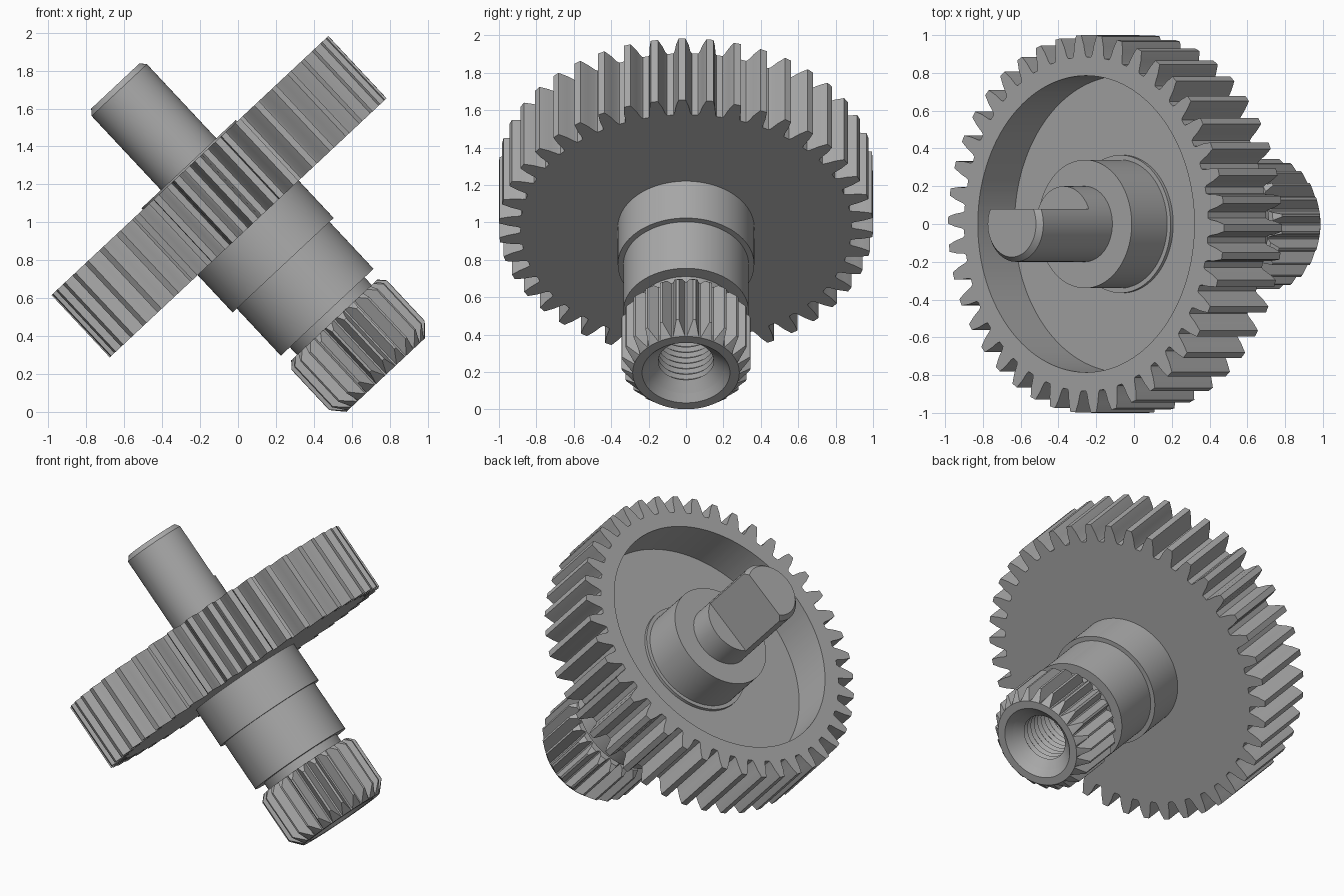
import bpy, bmesh
from math import cos, sin, pi, radians
from mathutils import Matrix

cube = bpy.data.objects.get("Cube")
if cube:
    bpy.data.objects.remove(cube, do_unlink=True)

steel = bpy.data.materials.new("grey steel")
steel.use_nodes = True
grey = (0.4, 0.4, 0.4, 1)
steel.diffuse_color = grey
steel.node_tree.nodes["Principled BSDF"].inputs["Base Color"].default_value = grey

# The axle is modelled upright along z, then the whole assembly is tilted
TILT = Matrix.Translation((-0.10, 0, 1.135)) @ Matrix.Rotation(radians(-43.1), 4, 'Y')


def loft(name, rings, closed=False, caps=False):
    """Join rings of (radius, angle, height) points with quads."""
    bm = bmesh.new()
    loops = [[bm.verts.new((r * cos(a), r * sin(a), h)) for r, a, h in ring]
             for ring in rings]
    pairs = list(zip(loops, loops[1:]))
    if closed:
        pairs.append((loops[-1], loops[0]))
    for low, high in pairs:
        n = len(low)
        for i in range(n):
            j = (i + 1) % n
            bm.faces.new((low[i], low[j], high[j], high[i]))
    if caps:
        bm.faces.new(loops[0])
        bm.faces.new(loops[-1])
    bmesh.ops.remove_doubles(bm, verts=bm.verts, dist=1e-5)
    bmesh.ops.recalc_face_normals(bm, faces=bm.faces)
    mesh = bpy.data.meshes.new(name)
    bm.to_mesh(mesh)
    bm.free()
    mesh.materials.append(steel)
    ob = bpy.data.objects.new(name, mesh)
    bpy.context.collection.objects.link(ob)
    return ob


def lathe(name, profile, closed=False, steps=96):
    angles = [2 * pi * i / steps for i in range(steps)]
    return loft(name, [[(r, a, h) for a in angles] for r, h in profile], closed)


def toothed(count, half_tooth, phase):
    """Outline of (radius, angle) from one tooth flank, root to tip."""
    flank = [(r, -w) for r, w in half_tooth] + [(r, w) for r, w in reversed(half_tooth)]
    return [(r, phase + 2 * pi * k / count + w) for k in range(count) for r, w in flank]


def cut(ob, cutter, operation):
    cutter.hide_render = True
    mod = ob.modifiers.new("cut", 'BOOLEAN')
    mod.operation = operation
    mod.solver = 'EXACT'
    mod.object = cutter
    bpy.context.view_layer.objects.active = ob
    bpy.ops.object.modifier_apply(modifier=mod.name)
    bpy.data.objects.remove(cutter, do_unlink=True)


# Large gear with a recessed upper face
teeth = toothed(42, [(0.885, 0.056), (0.9, 0.047), (0.95, 0.036), (1.0, 0.019)],
                radians(-1.2))


def gear_ring(h, radius=None):
    return [(radius or r, a, h) for r, a in teeth]


gear = loft("gear_wheel", [gear_ring(-0.225, 0.3), gear_ring(-0.225), gear_ring(0.225),
                           gear_ring(0.225, 0.785), gear_ring(-0.06, 0.785),
                           gear_ring(-0.06, 0.3)], closed=True)

# Stepped shaft with threaded bore, shoulders, hub and drive end
thread = [(0.165 if i % 2 else 0.148, -0.72 - 0.02 * i) for i in range(25)]
shaft = lathe("stepped_shaft", [(0, -0.68), (0.148, -0.7)] + thread + [
    (0.2, -1.25), (0.22, -1.2), (0.27, -1.1), (0.27, -0.835), (0.335, -0.835),
    (0.335, -0.495), (0.365, -0.495), (0.365, -0.04), (0.34, -0.04), (0.34, 0.235),
    (0.2, 0.235), (0.2, 0.77), (0.175, 0.8), (0, 0.8)])

# Flat on the drive end
bpy.ops.mesh.primitive_cube_add(size=1, location=(0, 0.58, 0.9))
flat_cutter = bpy.context.object
flat_cutter.scale = (1, 1, 1)
cut(shaft, flat_cutter, 'DIFFERENCE')

# Splined end, chamfered by intersecting with a turned blank
outline = toothed(24, [(0.285, 0.115), (0.347, 0.02)], pi / 24)
spline = loft("splined_end", [[(r, a, h) for r, a in outline] for h in (-1.35, -0.85)],
              caps=True)
blank = lathe("spline_blank", [(0.235, -1.287), (0.285, -1.287), (0.355, -1.21),
                               (0.355, -0.935), (0.312, -0.89), (0.2, -0.89),
                               (0.2, -1.25)], closed=True)
cut(spline, blank, 'INTERSECT')

# Tilt everything and shade smooth with sharp edges
for ob in (gear, shaft, spline):
    ob.matrix_world = TILT
    bpy.ops.object.select_all(action='DESELECT')
    ob.select_set(True)
    bpy.context.view_layer.objects.active = ob
    bpy.ops.object.shade_smooth_by_angle(angle=radians(25))
